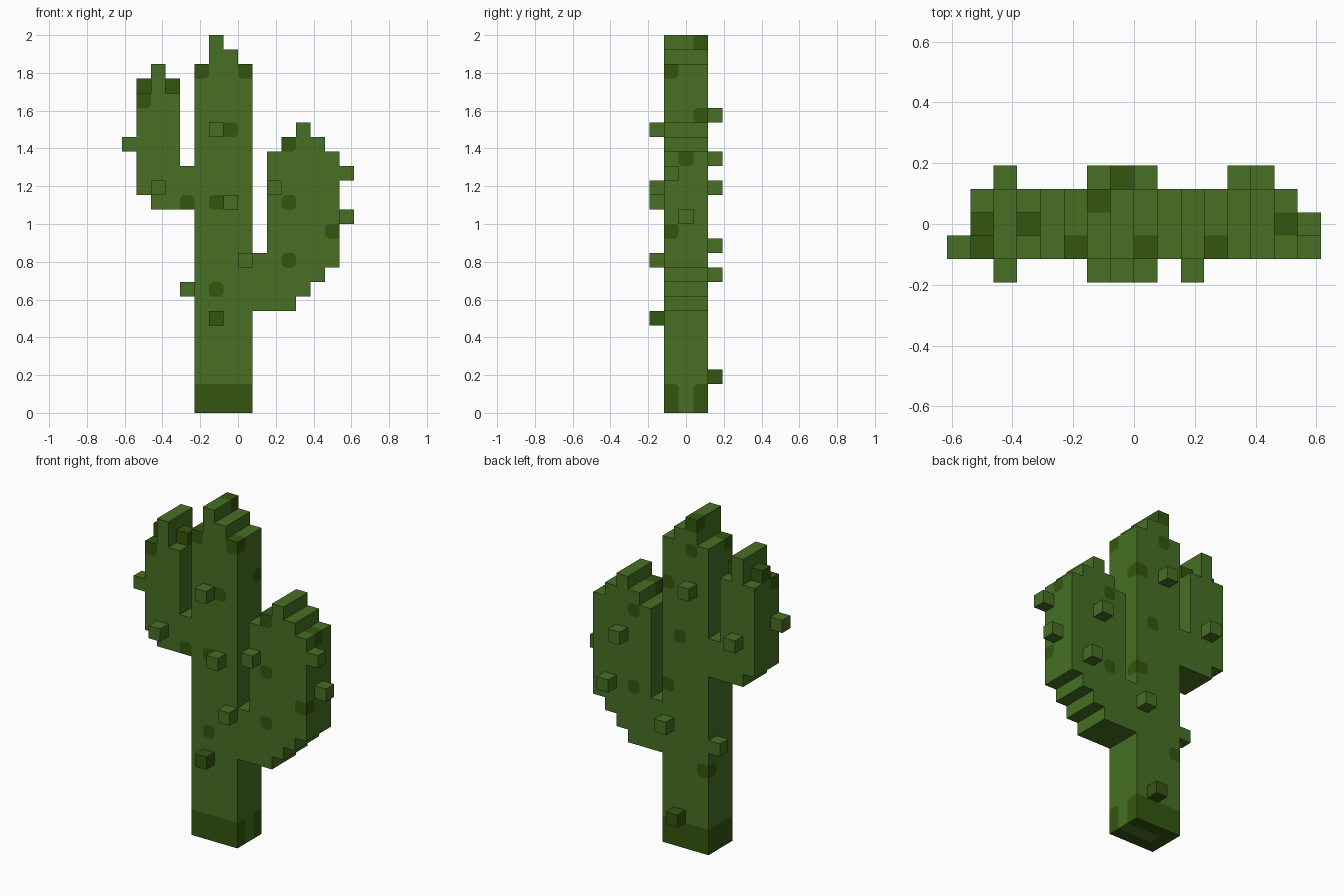
import bpy
import bmesh
from mathutils import Vector

cube = bpy.data.objects.get("Cube")
if cube:
    bpy.data.objects.remove(cube, do_unlink=True)

S = 2 / 26        # edge of one block
CUT = 0.016       # corner cut of the dark spots


def make_material(name, rgb):
    mat = bpy.data.materials.new(name)
    mat.use_nodes = True
    mat.diffuse_color = (*rgb, 1)
    bsdf = mat.node_tree.nodes["Principled BSDF"]
    bsdf.inputs["Base Color"].default_value = (*rgb, 1)
    bsdf.inputs["Roughness"].default_value = 0.9
    return mat


MATERIALS = [make_material("cactus_green", (0.063, 0.160, 0.0175)),
             make_material("dark_green", (0.034, 0.094, 0.0046))]


# Blocks are (column, layer, row); layer -1 is the front, +1 the back
def columns(spans):
    return {(c, y, z) for c, (lo, hi) in spans.items()
            for y in (-1, 0, 1) for z in range(lo, hi)}


parts = {
    "trunk": columns({5: (0, 24), 6: (0, 26), 7: (0, 25), 8: (0, 24)}),
    "right_arm": columns({1: (15, 22), 2: (14, 24), 3: (14, 22), 4: (14, 17)})
    | {(1, 0, 22), (3, 0, 22)},
    "left_arm": columns({9: (7, 11), 10: (7, 18), 11: (7, 19),
                         12: (8, 20), 13: (9, 19), 14: (10, 18)}),
    "front_spikes": {(6, -2, 19), (2, -2, 15), (7, -2, 14),
                     (10, -2, 15), (8, -2, 10), (6, -2, 6)},
    "back_spikes": {(6, 2, 20), (2, 2, 17), (12, 2, 15),
                    (13, 2, 11), (8, 2, 9), (7, 2, 2)},
    "side_spikes": {(0, -1, 18), (4, 1, 8), (15, -1, 16), (15, 0, 13)},
}
filled = set().union(*parts.values())

# Dark blocks: single spots, dark spikes and the ring around the foot
dark = {(6, -1, 8), (6, -1, 14), (4, -1, 14), (7, -1, 19), (5, -1, 23),
        (8, -1, 23), (11, -1, 18), (11, -1, 14), (11, -1, 10), (14, -1, 12),
        (1, -1, 21), (1, 0, 22), (3, 0, 22), (14, 0, 17),
        (8, 1, 20), (8, 1, 12), (7, 1, 16), (5, 1, 6), (6, 1, 23),
        (6, 1, 25), (11, 1, 17), (11, 1, 11),
        (6, -2, 6), (7, 2, 2)}
dark |= {(c, y, z) for c in range(5, 9) for y in (-1, 0, 1) for z in (0, 1)
         if y or c == 5}


def add(a, b):
    return tuple(p + q for p, q in zip(a, b))


def neg(a):
    return tuple(-p for p in a)


AXES = ((1, 0, 0), (0, 1, 0), (0, 0, 1))


def build_part(name, cells):
    bm = bmesh.new()

    def face(points, mat):
        f = bm.faces.new([bm.verts.new(p) for p in points])
        f.material_index = mat

    for cell in sorted(cells):
        centre = Vector(((cell[0] - 7.5) * S, cell[1] * S, (cell[2] + 0.5) * S))
        for i in range(3):
            for n in (AXES[i], neg(AXES[i])):
                if add(cell, n) in filled:
                    continue
                u = AXES[(i + 1) % 3]
                v = AXES[(i + 2) % 3]
                if sum(n) < 0:
                    u, v = v, u

                # True where the same flat surface goes on in green
                def green_beside(d):
                    other = add(cell, d)
                    return (other in filled and other not in dark
                            and add(other, n) not in filled)

                # Walk the four corners, cutting those inside a green surface
                ring = [(neg(u), neg(v)), (u, neg(v)), (u, v), (neg(u), v)]
                outline = []
                for k, (a, b) in enumerate(ring):
                    corner = centre + (Vector(n) + Vector(a) + Vector(b)) * S / 2
                    if cell in dark and green_beside(a) and green_beside(b):
                        p = corner - Vector(a) * CUT
                        q = corner - Vector(b) * CUT
                        pair = [q, p] if k % 2 == 0 else [p, q]
                        outline += pair
                        face([pair[0], corner, pair[1]], 0)
                    else:
                        outline.append(corner)
                face(outline, int(cell in dark))

    bmesh.ops.remove_doubles(bm, verts=bm.verts, dist=1e-5)
    mesh = bpy.data.meshes.new(name)
    bm.to_mesh(mesh)
    bm.free()
    for mat in MATERIALS:
        mesh.materials.append(mat)
    obj = bpy.data.objects.new(name, mesh)
    bpy.context.collection.objects.link(obj)


for part_name, part_cells in parts.items():
    build_part(part_name, part_cells)
